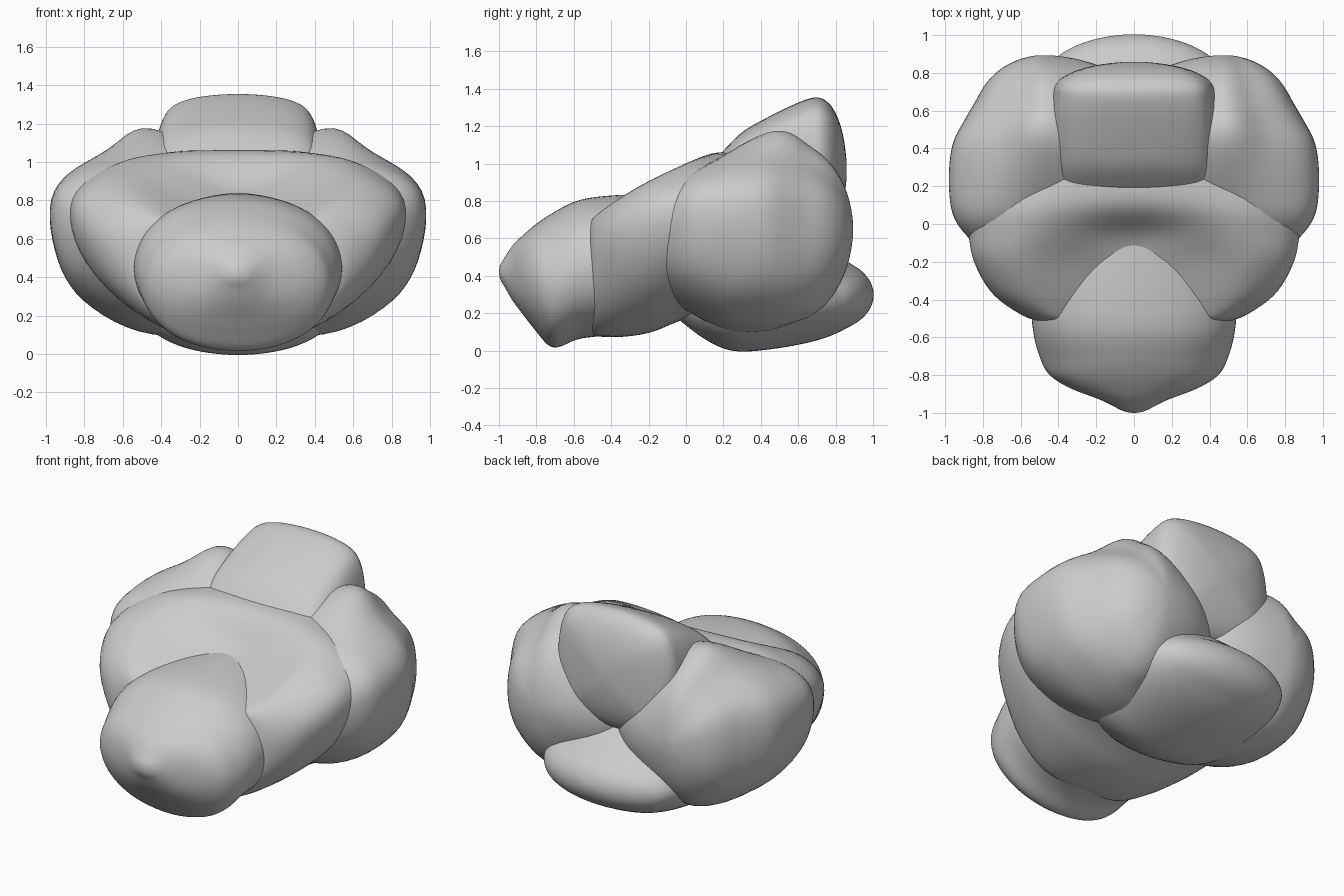
import bpy, bmesh, math

if "Cube" in bpy.data.objects:
    bpy.data.objects.remove(bpy.data.objects["Cube"])


def spline(pts, closed, n):
    """Smooth Catmull-Rom curve through tuples of any length."""
    out, m = [], len(pts)
    for i in range(m if closed else m - 1):
        idx = [i - 1, i, i + 1, i + 2]
        idx = [k % m if closed else min(max(k, 0), m - 1) for k in idx]
        a, b, c, d = (pts[k] for k in idx)
        for s in range(n):
            t = s / n
            out.append(tuple(0.5 * (2 * q + (r - p) * t + (2 * p - 5 * q + 4 * r - u) * t * t
                                    + (3 * q - p - 3 * r + u) * t ** 3)
                             for p, q, r, u in zip(a, b, c, d)))
    if not closed:
        out.append(pts[-1])
    return out


def loft(name, sections, front, back, sign=1):
    """Skin closed (x, z) sections along y; ends are domes of (depth, start angle)."""
    loops = []
    for y, prof in sections:
        ring = spline(prof, True, 6)
        loops.append(tuple([y] + [v for p in ring for v in p]))
    rings = [(r[0], list(zip(r[1::2], r[2::2]))) for r in spline(loops, False, 6)]

    def dome(base, depth, a0):
        y, ring = base
        cx = sum(p[0] for p in ring) / len(ring)
        cz = sum(p[1] for p in ring) / len(ring)
        res = []
        for k in range(1, 13):
            a = a0 + k / 12.1 * (math.pi / 2 - a0)
            s = math.cos(a) / math.cos(a0)
            res.append((y + depth * (math.sin(a) - math.sin(a0)) / (1 - math.sin(a0)),
                        [(cx + (x - cx) * s, cz + (z - cz) * s) for x, z in ring]))
        return res

    rings = dome(rings[0], -front[0], front[1])[::-1] + rings + dome(rings[-1], *back)
    bm = bmesh.new()
    vs = [[bm.verts.new((sign * x, y, z)) for x, z in ring] for y, ring in rings]
    n = len(vs[0])
    for a, b in zip(vs, vs[1:]):
        for i in range(n):
            bm.faces.new((a[i], a[(i + 1) % n], b[(i + 1) % n], b[i]))
    bm.faces.new(vs[0])
    bm.faces.new(vs[-1])
    # Relax small ripples so the parts read as soft forms
    for _ in range(6):
        bmesh.ops.smooth_vert(bm, verts=bm.verts, factor=0.5,
                              use_axis_x=True, use_axis_y=True, use_axis_z=True)
    bmesh.ops.recalc_face_normals(bm, faces=bm.faces)
    for f in bm.faces:
        f.smooth = True
    me = bpy.data.meshes.new(name)
    bm.to_mesh(me)
    bm.free()
    ob = bpy.data.objects.new(name, me)
    bpy.context.collection.objects.link(ob)
    return ob


def oval(hw, z0, z1, e=0.85):
    """Superellipse section."""
    pts = []
    for k in range(12):
        a = k * math.pi / 6
        c, s = math.cos(a), math.sin(a)
        pts.append((hw * math.copysign(abs(c) ** e, c),
                    (z0 + z1) / 2 + (z1 - z0) / 2 * math.copysign(abs(s) ** e, s)))
    return pts


def mirrored(half):
    """Full loop from a half profile running top centre to bottom centre."""
    return half + [(-x, z) for x, z in half[-2:0:-1]]


# Head with a blunt pointed muzzle
head = [(-.975, .09, .35, .49), (-.93, .18, .27, .56), (-.87, .34, .19, .62),
        (-.80, .45, .10, .68), (-.71, .50, .01, .74), (-.58, .535, .06, .805),
        (-.42, .54, .08, .83), (-.2, .45, .12, .84), (0, .3, .2, .84)]
loft("head", [(y, oval(w, a, b, 0.93)) for y, w, a, b in head], (.025, 1.0), (.05, .3))

# Collar around the head, dished at the centre
collar = [
    (-.50, [(0, .58), (.32, .69), (.47, .70), (.57, .55), (.50, .29), (.29, .10), (0, .08)]),
    (-.38, [(0, .68), (.32, .76), (.58, .80), (.75, .65), (.64, .35), (.37, .12), (0, .07)]),
    (-.20, [(0, .79), (.33, .85), (.62, .91), (.85, .76), (.76, .43), (.45, .17), (0, .09)]),
    (-.05, [(0, .87), (.36, .96), (.62, .97), (.87, .81), (.81, .50), (.50, .23), (0, .15)]),
    (.10, [(0, 1.045), (.36, 1.045), (.62, 1.0), (.87, .82), (.82, .52), (.50, .25), (0, .2)]),
    (.30, [(0, 1.06), (.35, 1.05), (.60, .96), (.80, .80), (.78, .52), (.45, .25), (0, .2)]),
]
loft("collar", [(y, mirrored(p)) for y, p in collar], (.06, .7), (.2, .2))

# Large side lobes
lobe = [
    (-.14, [(.1, .70), (.40, .72), (.65, .76), (.80, .72), (.79, .55), (.68, .40), (.42, .30), (.1, .4)]),
    (.02, [(0, .75), (.38, .88), (.68, .95), (.93, .84), (.93, .55), (.78, .33), (.45, .2), (0, .3)]),
    (.22, [(0, .85), (.42, 1.05), (.72, 1.02), (.965, .85), (.955, .54), (.81, .28), (.45, .11), (0, .2)]),
    (.42, [(0, .9), (.45, 1.17), (.70, 1.05), (.94, .87), (.945, .54), (.80, .28), (.45, .10), (0, .2)]),
    (.55, [(0, .85), (.45, 1.18), (.67, 1.03), (.87, .86), (.89, .55), (.77, .29), (.45, .13), (0, .35)]),
    (.66, [(0, .8), (.43, 1.10), (.63, .99), (.80, .85), (.83, .55), (.72, .31), (.45, .17), (0, .45)]),
]
for side, sign in (("right", 1), ("left", -1)):
    loft(side + "_side_lobe", lobe, (.02, .3), (.235, .35), sign)

# Raised hump at the top rear
hump = [(.12, .42, .5, .98), (.2, .44, .5, 1.07), (.3, .45, .5, 1.17), (.42, .45, .55, 1.24),
        (.56, .445, .57, 1.31), (.66, .435, .57, 1.35), (.71, .43, .58, 1.355)]
loft("rear_hump", [(y, oval(w, a, b, 0.62)) for y, w, a, b in hump], (.08, .3), (.15, 0))

# Belly sweeping back into a short tail
belly = [(-.02, .25, .15, .4), (.1, .42, .06, .45), (.25, .52, -.005, .55), (.45, .55, .005, .64),
         (.65, .54, .04, .64), (.78, .49, .08, .55), (.87, .43, .125, .47)]
loft("belly_tail", [(y, oval(w, a, b, 0.95)) for y, w, a, b in belly], (.06, .6), (.135, .55))
